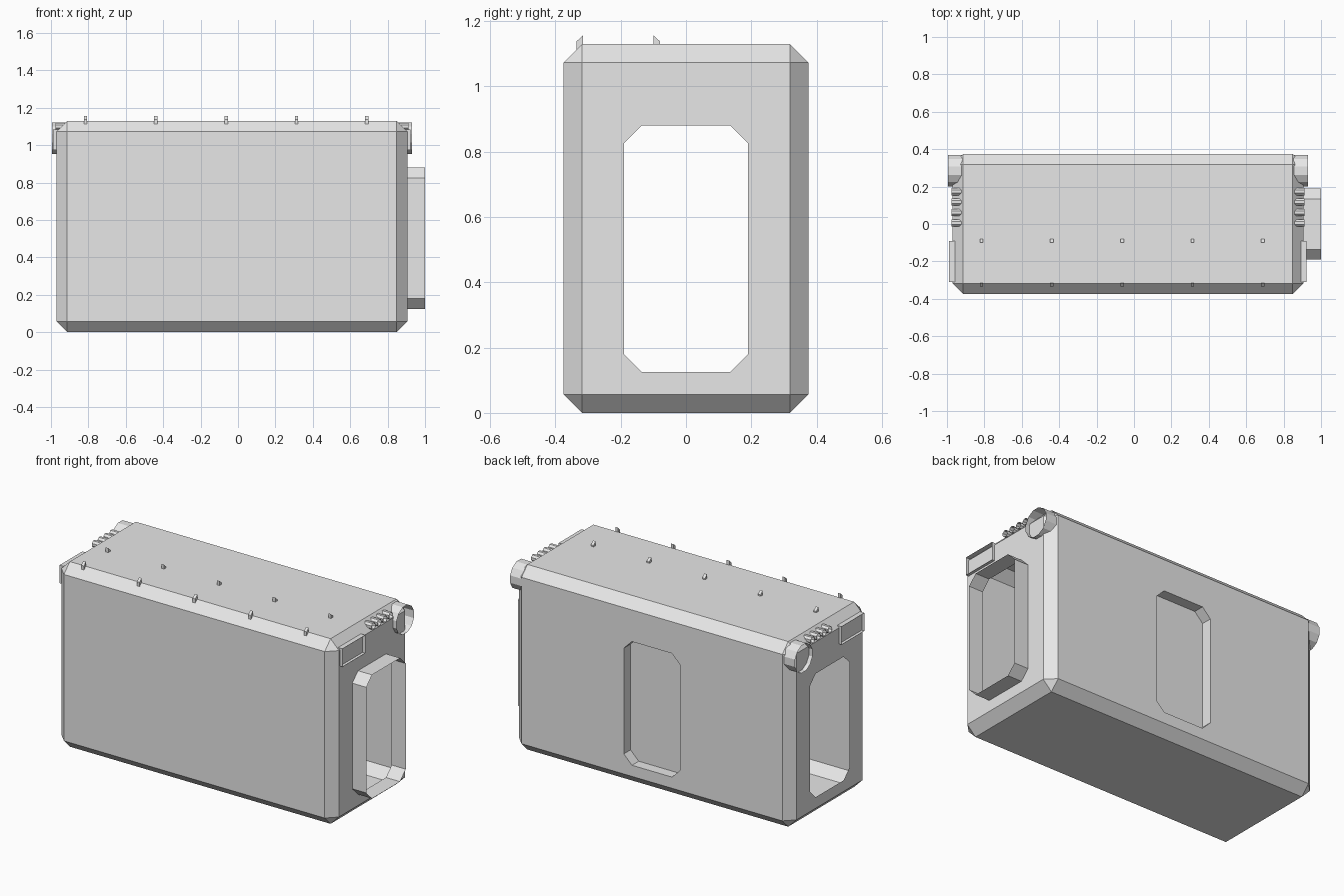
import bpy, bmesh, math
from mathutils import Vector, Matrix

if "Cube" in bpy.data.objects:
    bpy.data.objects.remove(bpy.data.objects["Cube"])

grey = bpy.data.materials.new("hull grey")
grey.diffuse_color = (0.8, 0.8, 0.8, 1)
grey.use_nodes = True
grey.node_tree.nodes["Principled BSDF"].inputs["Base Color"].default_value = grey.diffuse_color

X0, X1 = -0.97, 0.905          # hull ends
MID = (X0 + X1) / 2            # hull centre along x
HALF_Y, TOP, CHAMFER = 0.375, 1.13, 0.057


def finish(bm, name):
    bm.normal_update()
    mesh = bpy.data.meshes.new(name)
    bm.to_mesh(mesh)
    bm.free()
    mesh.materials.append(grey)
    obj = bpy.data.objects.new(name, mesh)
    bpy.context.collection.objects.link(obj)
    return obj


def opening_corners():
    """Doorway outline: for each corner, the two ends of its cut (side, height)."""
    w, lo, hi, c = 0.19, 0.125, 0.88, 0.055
    return [((-w, lo + c), (-w + c, lo)), ((w - c, lo), (w, lo + c)),
            ((w, hi - c), (w - c, hi)), ((-w + c, hi), (-w, hi - c))]


def cut_opening(bm, normal, place):
    """Replace the wall facing along normal by one with a doorway; return its rim."""
    wall = max(bm.faces, key=lambda f: (f.normal.dot(normal) > 0.99) * f.calc_area())
    side = Vector((0, 0, 1)).cross(normal)
    corners = sorted(wall.verts, key=lambda v: math.atan2(
        v.co.z - TOP / 2, (v.co - wall.calc_center_median()).dot(side)))
    bmesh.ops.delete(bm, geom=[wall], context='FACES_ONLY')
    pairs = [(bm.verts.new(place(*a, side)), bm.verts.new(place(*b, side)))
             for a, b in opening_corners()]
    for k in range(4):
        n = (k + 1) % 4
        bm.faces.new((corners[k], pairs[k][1], pairs[k][0]))
        bm.faces.new((corners[k], corners[n], pairs[n][0], pairs[k][1]))
    return [v for p in pairs for v in p]


def extrude_rim(bm, rim, offset):
    outer = [bm.verts.new(v.co + Vector(offset)) for v in rim]
    for i in range(len(rim)):
        j = (i + 1) % len(rim)
        bm.faces.new((rim[i], rim[j], outer[j], outer[i]))
    return outer


# Chamfered hull with two end doorways, a collar and a recessed side door
bm = bmesh.new()
bmesh.ops.create_cube(bm, size=1, matrix=Matrix.Translation((MID, 0, TOP / 2))
                      @ Matrix.Diagonal((X1 - X0, 2 * HALF_Y, TOP, 1)))
bmesh.ops.bevel(bm, geom=bm.edges[:], offset=CHAMFER, segments=1,
                affect='EDGES', profile=0.5)
bm.normal_update()
right = cut_opening(bm, Vector((1, 0, 0)), lambda s, z, d: Vector((X1, 0, z)) + d * s)
bm.normal_update()
cut_opening(bm, Vector((-1, 0, 0)), lambda s, z, d: Vector((X0, 0, z)) + d * s)
bm.normal_update()
back = cut_opening(bm, Vector((0, 1, 0)), lambda s, z, d: Vector((MID, HALF_Y, z)) + d * s)
extrude_rim(bm, right, (1.0 - X1, 0, 0))
bm.faces.new(extrude_rim(bm, back, (0, -0.065, 0)))
bmesh.ops.recalc_face_normals(bm, faces=bm.faces[:])
finish(bm, "hull")


def open_sleeve(name, outline, x_in, x_out, sign):
    """Open thin sleeve along x, mirrored about the hull centre by sign."""
    bm = bmesh.new()
    rim = [bm.verts.new((MID + sign * (x_in - MID), y, z)) for y, z in outline]
    extrude_rim(bm, rim, (sign * (x_out - x_in), 0, 0))
    if sign < 0:
        bmesh.ops.reverse_faces(bm, faces=bm.faces[:])
    # outlines run counter-clockwise in (y, z), so faces point outward
    return finish(bm, name)


def circle(y, z, r, n):
    return [(y + r * math.cos(2 * math.pi * (i + 0.5) / n),
             z + r * math.sin(2 * math.pi * (i + 0.5) / n)) for i in range(n)]


# End fittings: lamp ring, row of small pipes, sign frame
for label, sign in (("right", 1), ("left", -1)):
    open_sleeve(label + "_lamp_ring", circle(0.285, 1.038, 0.087, 12), 0.852, 0.93, sign)
    for i in range(4):
        open_sleeve(f"{label}_pipe_{i + 1}", circle(0.005 + 0.056 * i, 1.1, 0.021, 8),
                    0.852, 0.912, sign)
    frame = [(-0.31, 0.975), (-0.09, 0.975), (-0.09, 1.085), (-0.31, 1.085)]
    open_sleeve(label + "_sign_frame", frame, 0.885, 0.923, sign)

# Two rows of roof hooks, slanted away from each other
for row, (y, out) in enumerate(((-0.315, -1), (-0.1, 1))):
    for i in range(5):
        x = -0.815 + 0.376 * i
        bm = bmesh.new()
        profile = [(y, 1.105), (y + out * 0.02, 1.105), (y + out * 0.02, 1.138), (y, 1.157)]
        base = [bm.verts.new((x - 0.009, py, pz)) for py, pz in profile]
        far = extrude_rim(bm, base, (0.018, 0, 0))
        bm.faces.new(base)
        bm.faces.new(far)
        bmesh.ops.recalc_face_normals(bm, faces=bm.faces[:])
        finish(bm, f"roof_hook_{row + 1}_{i + 1}")
